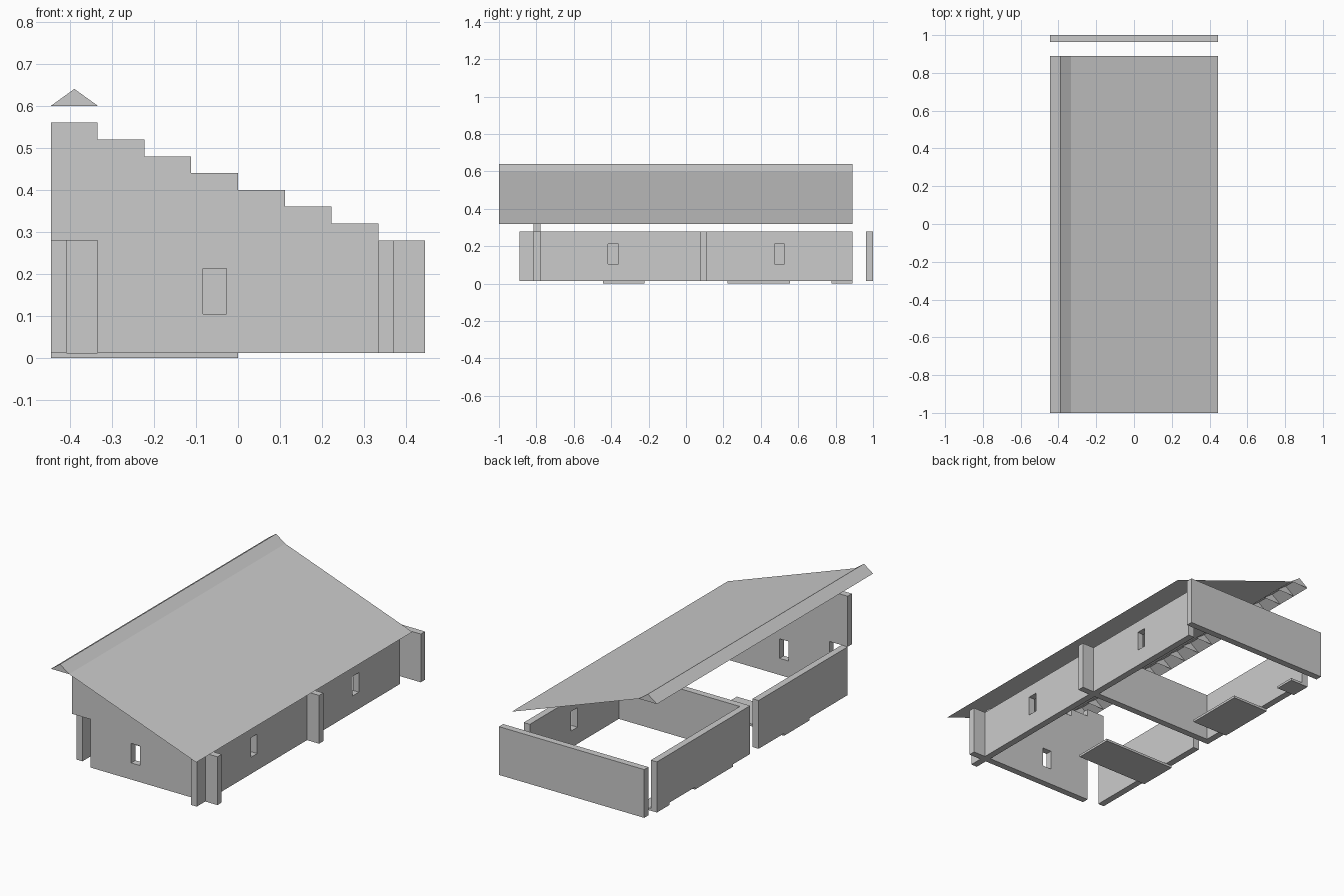
import bpy, bmesh

if "Cube" in bpy.data.objects:
    bpy.data.objects.remove(bpy.data.objects["Cube"])

U = 1 / 9          # plan grid module
T = U / 3          # wall thickness
BASE, EAVE, STEP = 0.013, 0.28, 0.04


def make(name, verts, faces, fix=True):
    mesh = bpy.data.meshes.new(name)
    mesh.from_pydata(verts, [], faces)
    if fix:
        bm = bmesh.new()
        bm.from_mesh(mesh)
        bmesh.ops.recalc_face_normals(bm, faces=bm.faces)
        bm.to_mesh(mesh)
        bm.free()
    obj = bpy.data.objects.new(name, mesh)
    bpy.context.collection.objects.link(obj)
    return obj


def extrude_y(name, profile, y0, y1):
    """Solid from an x-z outline, stretched from y0 to y1."""
    n = len(profile)
    verts = [(x, y, z) for y in (y0, y1) for x, z in profile]
    faces = [list(range(n)), list(range(2 * n - 1, n - 1, -1))]
    faces += [[i, (i + 1) % n, n + (i + 1) % n, n + i] for i in range(n)]
    return make(name, verts, faces)


def box(name, x0, x1, y0, y1, z0=BASE, z1=EAVE):
    return extrude_y(name, [(x0, z0), (x1, z0), (x1, z1), (x0, z1)], y0, y1)


def window(wall, x, y):
    """Cut a through opening centred on (x, y)."""
    along_x = abs(wall.dimensions.x) > abs(wall.dimensions.y)
    hx, hy = (U / 4, U) if along_x else (U, U / 4)
    cutter = box("window_cutter", x - hx, x + hx, y - hy, y + hy, 0.105, 0.213)
    cutter.hide_render = True
    cutter.hide_set(True)
    mod = wall.modifiers.new("window", 'BOOLEAN')
    mod.operation, mod.solver, mod.object = 'DIFFERENCE', 'EXACT', cutter


# Stepped front wall with a door notch at its left end
profile = [(-3 * U, BASE), (4 * U, BASE)]
for i in range(8):
    z = EAVE + STEP * i
    profile += [((4 - i) * U, z), ((3 - i) * U, z)]
profile += [(-4 * U, EAVE), (-3 * U, EAVE)]
front_wall = extrude_y("front_wall", profile, -7 * U - T, -7 * U)

# Low walls
right_wall = box("right_wall", 3 * U, 3 * U + T, -8 * U, 8 * U)
box("left_wall_front", -4 * U, -4 * U + T, -7 * U, 0)
box("left_wall_back", -4 * U, -4 * U + T, U, 8 * U)
box("middle_wall", -4 * U, 4 * U, U - T, U)
box("back_wall", -4 * U, 4 * U, 1 - T, 1)

# Window openings
bpy.context.view_layer.update()
window(front_wall, -U / 2, -7 * U)
for y in (-3.5 * U, 4.5 * U):
    window(right_wall, 3 * U, y)

# Floor patches
for i, (x1, y0, y1) in enumerate([(0, -4, -2), (-2, 2, 5), (-3, 7, 8)]):
    box(f"floor_patch_{i + 1}", -4 * U, x1 * U, y0 * U, y1 * U, 0, BASE)

# Single-sheet sloping roof
make("roof_slope", [(-3 * U, -1, 0.6), (4 * U, -1, 0.32),
                    (4 * U, 8 * U, 0.32), (-3 * U, 8 * U, 0.6)],
     [(0, 1, 2, 3)], fix=False)

# Ridge cap: hollow prism, open below, with a triangular rib at each module
verts, faces = [], []
for i in range(18):
    y = -1 + i * U
    k = len(verts)
    verts += [(-4 * U, y, 0.6), (-3.5 * U, y, 0.64), (-3 * U, y, 0.6)]
    faces.append((k, k + 2, k + 1) if i < 17 else (k, k + 1, k + 2))
    if i < 17:
        faces += [(k, k + 1, k + 4, k + 3), (k + 1, k + 2, k + 5, k + 4)]
ridge = make("ridge_cap", verts, faces, fix=False)
